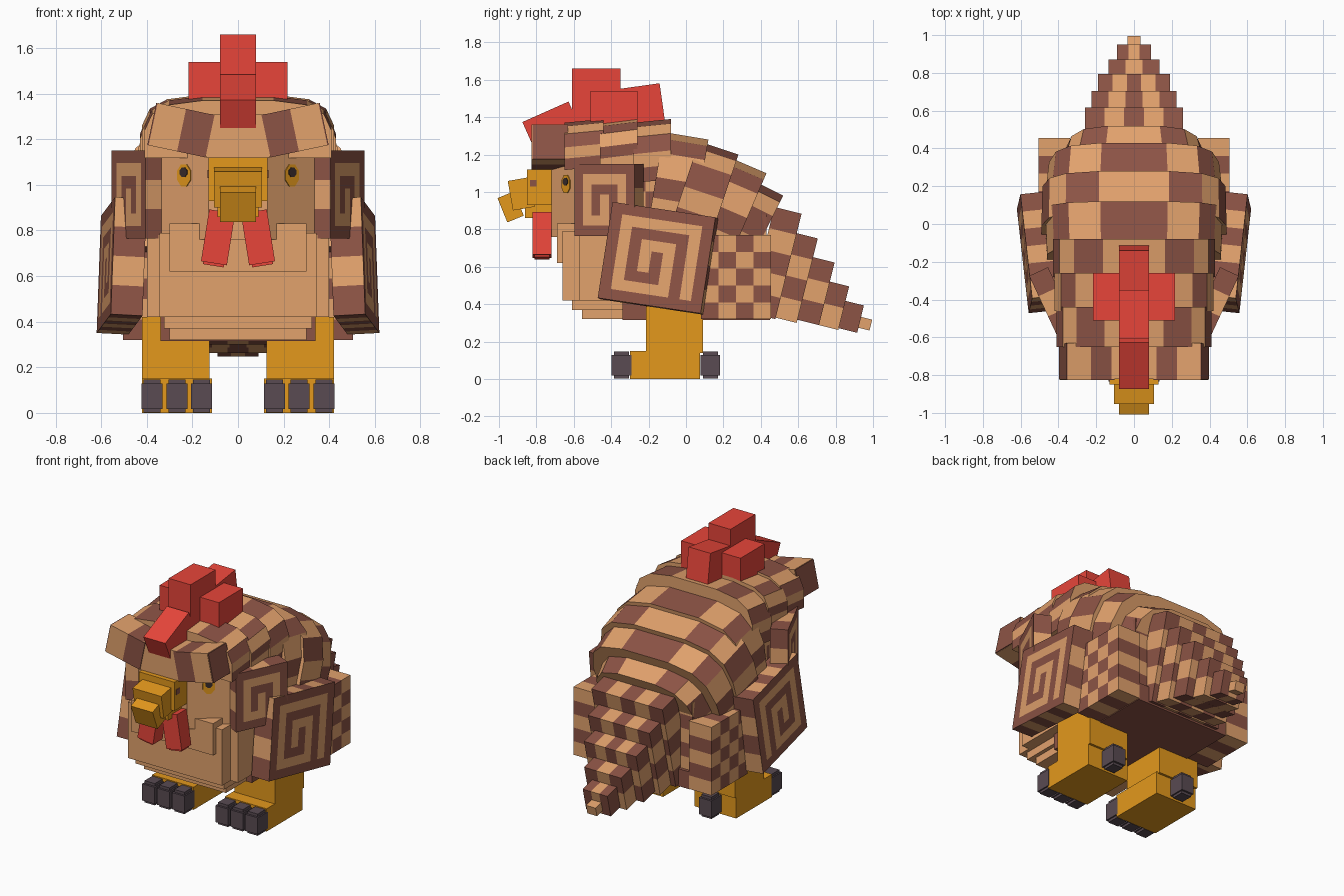
import bpy, bmesh, math
from mathutils import Matrix, Euler, Vector

cube = bpy.data.objects.get("Cube")
if cube:
    bpy.data.objects.remove(cube, do_unlink=True)


def material(name, rgb):
    m = bpy.data.materials.new(name)
    m.use_nodes = True
    m.diffuse_color = (*rgb, 1)
    m.node_tree.nodes["Principled BSDF"].inputs["Base Color"].default_value = (*rgb, 1)
    return m


TAN = material("tan", (0.76, 0.36, 0.152))
BROWN = material("brown", (0.265, 0.088, 0.06))
RED = material("red", (0.8, 0.06, 0.042))
OCHRE = material("ochre", (0.77, 0.315, 0.012))
CLAW = material("claw grey", (0.1, 0.07, 0.085))
DARK = material("dark brown", (0.04, 0.025, 0.025))
PLATES = (TAN, BROWN)


def finish(name, bm, mats):
    mesh = bpy.data.meshes.new(name)
    bm.to_mesh(mesh)
    bm.free()
    for m in mats:
        mesh.materials.append(m)
    ob = bpy.data.objects.new(name, mesh)
    bpy.context.collection.objects.link(ob)


def spiral(n):
    """Cells of a square spiral winding inwards on an n by n grid."""
    x, y, dx, dy, step = n - 2, 1, 0, 1, n - 3
    cells, runs = {(x, y)}, [step]
    while step > 0:
        runs += [step, step]
        step -= 2
    for run in runs:
        for _ in range(run):
            x, y = x + dx, y + dy
            cells.add((x, y))
        dx, dy = -dy, dx
    return cells


def block(name, lo, hi, mats=(TAN,), rot=(0, 0, 0), cells=(1, 1, 1), start=0,
          mirror=False, spiral_n=0):
    """Box of coloured cells, rotated in degrees about its centre."""
    lo, hi = Vector(lo), Vector(hi)
    mid, size = (lo + hi) / 2, hi - lo
    turn = Matrix.Translation(mid) @ Euler([math.radians(a) for a in rot]).to_matrix().to_4x4()
    if mirror:
        turn = Matrix.Scale(-1, 4, (1, 0, 0)) @ turn
    bm = bmesh.new()
    path = spiral(spiral_n) if spiral_n else ()
    for axis in range(3):
        u, v = (axis + 1) % 3, (axis + 2) % 3
        for side in (0, 1):
            curled = spiral_n and axis == 0 and side
            nu, nv = (spiral_n, spiral_n) if curled else (cells[u], cells[v])
            for i in range(nu):
                for j in range(nv):
                    quad = []
                    for a, b in ((i, j), (i + 1, j), (i + 1, j + 1), (i, j + 1)):
                        p = Vector()
                        p[axis] = (side - 0.5) * size[axis]
                        p[u], p[v] = (a / nu - 0.5) * size[u], (b / nv - 0.5) * size[v]
                        quad.append(bm.verts.new(turn @ p))
                    if bool(side) == mirror:
                        quad.reverse()
                    f = bm.faces.new(quad)
                    if curled:
                        f.material_index = 0 if (i, j) in path else 1
                    elif len(mats) > 1:
                        edge = cells[axis] if side else -1
                        f.material_index = (i + j + edge + start) % 2
                        if spiral_n and axis == 0:
                            f.material_index = 1
    finish(name, bm, mats)


def pair(name, *args, **kw):
    block("left_" + name, *args, **kw)
    block("right_" + name, *args, mirror=True, **kw)


def extrude(name, ring_a, ring_b, mats, rule=lambda i: 0):
    bm = bmesh.new()
    a, b = [bm.verts.new(p) for p in ring_a], [bm.verts.new(p) for p in ring_b]
    n = len(a)
    for i in range(n):
        k = (i + 1) % n
        bm.faces.new((a[i], a[k], b[k], b[i])).material_index = rule(i)
    bm.faces.new(a[::-1])
    bm.faces.new(b)
    bmesh.ops.recalc_face_normals(bm, faces=bm.faces)
    finish(name, bm, mats)


# Armour bands: arched plates leaning with the back (ends, widths, tops, depth)
HALF_ARCH = ((0.38, 0), (0.74, 0.035), (0.92, 0.11), (1, 0.24), (1, 0.35), (1, 0.46))
BANDS = ((-0.65, -0.44, 0.41, 0.41, 1.37, 1.39, 0.55),
         (-0.46, -0.26, 0.42, 0.42, 1.37, 1.395, 0.55),
         (-0.28, -0.08, 0.43, 0.43, 1.37, 1.39, 0.7),
         (-0.12, 0.12, 0.46, 0.47, 1.32, 1.28, 1),
         (0.07, 0.28, 0.49, 0.485, 1.27, 1.20, 1),
         (0.22, 0.43, 0.475, 0.45, 1.19, 1.10, 1),
         (0.36, 0.52, 0.41, 0.36, 1.06, 0.98, 1))
for k, (y0, y1, w0, w1, z0, z1, depth) in enumerate(BANDS):
    arch = [(-x, d * depth) for x, d in HALF_ARCH[::-1]]
    arch += [(-x, d) for x, d in arch[::-1]]
    lean = max(0, (z0 - z1) / (y1 - y0))
    extrude(f"armour_band_{k + 1}", [(x * w0, y0 - d * lean, z0 - d) for x, d in arch],
            [(x * w1, y1 - d * lean, z1 - d) for x, d in arch], PLATES,
            lambda i, k=k: (i + k + 1) % 2)

# Tail: shrinking checkered segments
TAIL = ((0.40, 0.55, 0.26, 0.33, 0.91), (0.51, 0.65, 0.225, 0.31, 0.775),
        (0.61, 0.755, 0.19, 0.30, 0.645), (0.71, 0.845, 0.135, 0.275, 0.515),
        (0.81, 0.935, 0.09, 0.26, 0.41), (0.89, 0.99, 0.035, 0.27, 0.33))
for k, (y0, y1, w, z0, z1) in enumerate(TAIL):
    tip = k == len(TAIL) - 1
    block(f"tail_segment_{k + 1}", (-w, y0, z0), (w, y1, z1), (TAN,) if tip else PLATES,
          (-14, 0, 0), (5 if k < 3 else 3, 1, max(1, 5 - k)), k)

# Body core, hips and breast layers
block("body", (-0.4, -0.3, 0.42), (0.4, 0.12, 1.12), PLATES, cells=(6, 5, 6))
block("rump", (-0.35, 0.1, 0.42), (0.35, 0.43, 0.88), PLATES, cells=(6, 4, 5))
block("belly", (-0.34, -0.34, 0.315), (0.34, 0.45, 0.43), (BROWN,))
pair("hip_plate", (0.34, 0.08, 0.32), (0.505, 0.455, 0.77), PLATES, cells=(1, 4, 5))
BREAST = ((0.40, -0.57, 0.42, 0.78), (0.345, -0.66, 0.42, 0.79), (0.30, -0.69, 0.62, 0.83),
          (0.325, -0.61, 0.37, 0.74), (0.30, -0.555, 0.32, 0.6))
for k, (w, y, z0, z1) in enumerate(BREAST):
    block(f"breast_layer_{k + 1}", (-w, y, z0), (w, -0.25, z1))

# Head with angled cheeks
face = [(0.4, -0.15), (0.4, -0.54), (0.34, -0.56), (0.13, -0.72)]
face += [(-x, y) for x, y in face[::-1]]
extrude("head", [(x, y, 0.76) for x, y in face], [(x, y, 1.2) for x, y in face], (TAN,))

# Eyes: thin discs lying on the cheeks
cheek = Vector((0.16, -0.21, 0)).normalized()
for side, label in ((1, "left"), (-1, "right")):
    for part, rx, rz, z, lift, mat in (("eye_ring", 0.04, 0.052, 1.042, 0.005, OCHRE),
                                       ("pupil", 0.022, 0.022, 1.055, 0.009, DARK)):
        rings = []
        for off in (-0.002, lift):
            ring = []
            for s in range(8):
                a = math.tau * (s + 0.5) / 8
                p = Vector((0.235, -0.64, z)) + cheek * off
                p += Vector((0.21, 0.16, 0)).normalized() * rx * math.cos(a)
                p.z += rz * math.sin(a)
                ring.append((p.x * side, p.y, p.z))
            rings.append(ring)
        extrude(f"{label}_{part}", *rings, (mat,))

# Brow brim over the face
block("brow_centre", (-0.14, -0.82, 1.12), (0.14, -0.6, 1.31), (TAN,))
pair("brow_side", (0.12, -0.825, 1.145), (0.375, -0.63, 1.335), PLATES, (0, -12, 0), (2, 1, 1), 0)
pair("brow_end", (0.37, -0.822, 1.173), (0.378, -0.633, 1.36), (BROWN,), (0, -12, 0))

# Beak, nostrils and wattles
block("beak_base", (-0.13, -0.85, 0.93), (0.13, -0.7, 1.12), (OCHRE,))
block("lower_beak", (-0.09, -0.86, 0.86), (0.09, -0.7, 0.94), (OCHRE,))
block("beak_middle", (-0.105, -0.94, 0.91), (0.105, -0.82, 1.07), (OCHRE,), (10, 0, 0))
block("beak_tip", (-0.08, -0.985, 0.85), (0.08, -0.89, 0.99), (OCHRE,), (22, 0, 0))
pair("nostril", (0.128, -0.835, 1.03), (0.134, -0.8, 1.065), (BROWN,))
pair("wattle", (0.03, -0.82, 0.655), (0.145, -0.72, 0.885), (RED,), (0, -9, 0))
pair("wattle_tip", (0.058, -0.81, 0.645), (0.15, -0.73, 0.7), (RED,), (0, -9, 0))

# Comb
block("comb_centre", (-0.08, -0.61, 1.34), (0.08, -0.35, 1.66), (RED,))
block("comb_front", (-0.08, -0.855, 1.28), (0.08, -0.585, 1.435), (RED,), (24, 0, 0))
block("comb_back", (-0.08, -0.37, 1.35), (0.08, -0.125, 1.565), (RED,), (8, 0, 0))
block("comb_sides", (-0.217, -0.51, 1.34), (0.217, -0.26, 1.54), (RED,))

# Ears and wings with inlaid spirals
pair("ear", (0.375, -0.59, 0.765), (0.485, -0.235, 1.15), PLATES, (0, 0, -25),
     (1, 3, 3), spiral_n=7)
pair("wing", (0.44, -0.43, 0.385), (0.58, 0.13, 0.905), PLATES, (-8.5, -3, -6),
     (1, 6, 4), 0, spiral_n=9)

# Legs, feet and claws
pair("leg", (0.125, -0.215, 0.14), (0.42, 0.09, 0.42), (OCHRE,))
pair("foot", (0.115, -0.3, 0), (0.42, 0.075, 0.15), (OCHRE,))
CLAWS = [(x, -0.345) for x in (0.16, 0.268, 0.377)] + [(0.268, 0.13)]
for k, (x, y) in enumerate(CLAWS):
    pair(f"claw_{k + 1}", (x - 0.046, y - 0.053, 0.018), (x + 0.046, y + 0.053, 0.128), (CLAW,))
    pair(f"claw_core_{k + 1}", (x - 0.037, y - 0.04, 0.002), (x + 0.037, y + 0.04, 0.146), (CLAW,))
